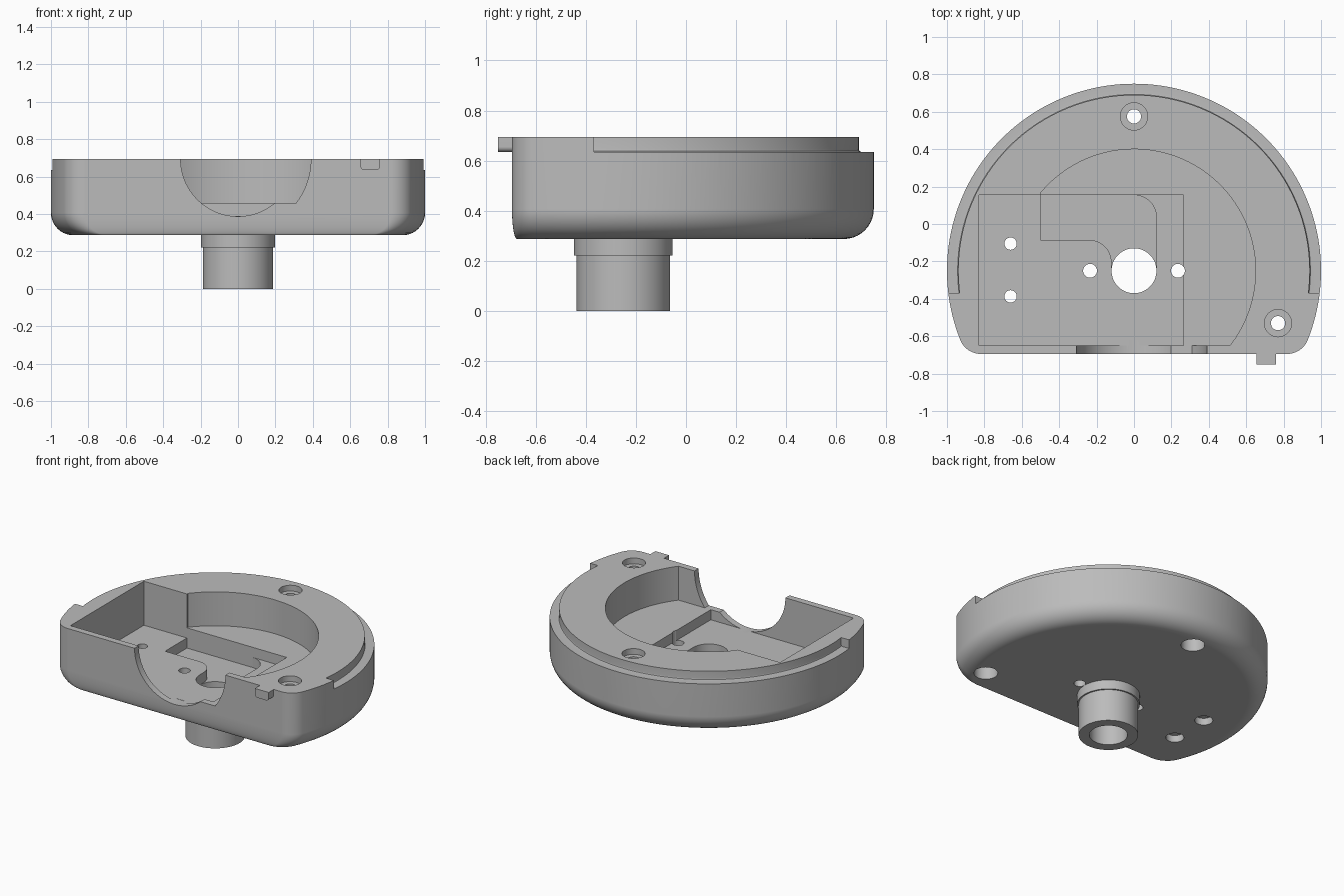
import bpy, bmesh
from math import sin, cos, pi, radians, atan2, sqrt

cube = bpy.data.objects.get("Cube")
if cube:
    bpy.data.objects.remove(cube, do_unlink=True)

grey = bpy.data.materials.new("plain grey")
grey.use_nodes = True
colour = (0.5, 0.5, 0.5, 1)
grey.diffuse_color = colour
grey.node_tree.nodes["Principled BSDF"].inputs["Base Color"].default_value = colour

CY = -0.25              # centre of the round outline in y
FRONT = -0.695          # flat front face
BOTTOM, TOP = 0.287, 0.695
HIGH = 0.9              # top of every cutter


def finish(name, bm):
    bmesh.ops.recalc_face_normals(bm, faces=bm.faces)
    mesh = bpy.data.meshes.new(name)
    bm.to_mesh(mesh)
    bm.free()
    obj = bpy.data.objects.new(name, mesh)
    bpy.context.collection.objects.link(obj)
    mesh.materials.append(grey)
    return obj


def loft(name, rings):
    """Solid through equal-length rings of 3D points."""
    bm = bmesh.new()
    loops = [[bm.verts.new(p) for p in ring] for ring in rings]
    n = len(loops[0])
    for a, b in zip(loops, loops[1:]):
        for i in range(n):
            j = (i + 1) % n
            bm.faces.new((a[i], a[j], b[j], b[i]))
    bm.faces.new(loops[0])
    bm.faces.new(loops[-1])
    return finish(name, bm)


def prism(name, outline, z0, z1):
    return loft(name, [[(x, y, z) for x, y in outline] for z in (z0, z1)])


def arc(cx, cy, r, a0, a1, n):
    return [(cx + r * cos(radians(a0 + (a1 - a0) * i / n)),
             cy + r * sin(radians(a0 + (a1 - a0) * i / n))) for i in range(n + 1)]


def box(name, x0, x1, y0, y1, z0, z1):
    return prism(name, [(x0, y0), (x1, y0), (x1, y1), (x0, y1)], z0, z1)


def cylinder(name, x, y, r, z0, z1, n=48):
    return prism(name, arc(x, y, r, 0, 360, n)[:-1], z0, z1)


def combine(target, tool, operation="DIFFERENCE"):
    mod = target.modifiers.new(operation, "BOOLEAN")
    mod.operation, mod.object, mod.solver = operation, tool, "EXACT"
    bpy.context.view_layer.objects.active = target
    bpy.ops.object.modifier_apply(modifier=mod.name)
    bpy.data.objects.remove(tool, do_unlink=True)


def body_outline(r, front, corner=0.12):
    """Round outline with a flat front and rounded corners."""
    cy = front + corner
    cx = sqrt((r - corner) ** 2 - (cy - CY) ** 2)
    a = atan2(cy - CY, cx) * 180 / pi
    return (arc(0, CY, r, a, 180 - a, 112)
            + arc(-cx, cy, corner, 180 - a, 270, 10)[1:]
            + arc(cx, cy, corner, -90, a, 10)[:-1])


# Housing: wide rounding below the round side, narrow one below the front
rings = []
for i in range(11):
    t = pi / 2 * i / 10
    inset = 1 - sin(t)
    z = BOTTOM + 0.12 * (1 - cos(t))
    rings.append([(x, y, z) for x, y in
                  body_outline(1 - 0.12 * inset, FRONT + 0.02 * inset)])
rings.append([(x, y, TOP) for x, y in body_outline(1, FRONT)])
housing = loft("housing", rings)

# Hollow shaft with collar
combine(housing, cylinder("collar", 0, CY, 0.197, 0.222, 0.3, 64), "UNION")
combine(housing, cylinder("shaft", 0, CY, 0.187, 0, 0.25, 64), "UNION")

# Locating tab on the front
tab = box("tab", 0.655, 0.76, -0.75, -0.6, 0.635, TOP)
bm = bmesh.new()
bm.from_mesh(tab.data)
low = [e for e in bm.edges if all(v.co.z < 0.65 for v in e.verts)
       and abs(e.verts[0].co.x - e.verts[1].co.x) < 0.01]
bmesh.ops.bevel(bm, geom=low, offset=0.02, segments=4, affect="EDGES", profile=0.5)
bm.to_mesh(tab.data)
bm.free()
combine(housing, tab, "UNION")

# Rim ledge around the back, with a small fillet at its foot
profile = [(0.94, HIGH), (0.94, 0.645), (0.943, 0.638), (0.95, 0.635),
           (1.2, 0.635), (1.2, HIGH)]
bm = bmesh.new()
loops = [[bm.verts.new((r * x, CY + r * y, z)) for r, z in profile]
         for x, y in arc(0, 0, 1, 0, 360, 128)[:-1]]
for k, loop in enumerate(loops):
    after = loops[(k + 1) % len(loops)]
    for i in range(len(profile)):
        j = (i + 1) % len(profile)
        bm.faces.new((loop[i], loop[j], after[j], after[i]))
cut = bmesh.ops.bisect_plane(bm, geom=bm.verts[:] + bm.edges[:] + bm.faces[:],
                             plane_co=(0, -0.368, 0), plane_no=(0, -1, 0), clear_outer=True)
bmesh.ops.holes_fill(bm, edges=[e for e in bm.edges if e.is_boundary])
combine(housing, finish("rim_cutter", bm))

# Round upper pocket, rectangular lower pocket, cable channel
combine(housing, prism("round_pocket", arc(0, CY, 0.65, -37.98, 140.28, 72)
                       + [(-0.5, -0.65)], 0.46, HIGH))
combine(housing, box("square_pocket", -0.83, 0.265, -0.65, 0.155, 0.39, HIGH))
channel = ([(-0.5, -0.085)] + arc(-0.24, -0.205, 0.12, 90, 0, 12)
           + [(-0.12, CY), (0.12, CY)] + arc(0, 0.035, 0.12, 0, 90, 12) + [(-0.5, 0.155)])
combine(housing, prism("channel", channel, 0.32, 0.44))
combine(housing, cylinder("bore", 0, CY, 0.12, -0.1, HIGH, 64))


# Front opening: a round notch, wider on one side above the upper floor
def notch(name, points):
    return loft(name, [[(x, y, z) for x, z in points] for y in (-0.8, -0.62)])


combine(housing, notch("notch", arc(0, TOP, 0.307, 180, 360, 48)
                       + [(0.307, HIGH), (-0.307, HIGH)]))
low_angle = -atan2(0.235, sqrt(0.39 ** 2 - 0.235 ** 2)) * 180 / pi
combine(housing, notch("wide_notch", [(0, 0.46)] + arc(0, TOP, 0.39, low_angle, 0, 16)
                       + [(0.39, HIGH), (0, HIGH)]))

# Screw holes, counterbored above and below
for x, y in ((0, 0.575), (0.77, -0.53)):
    combine(housing, cylinder("screw_hole", x, y, 0.038, 0, HIGH, 32))
    combine(housing, cylinder("top_bore", x, y, 0.073, 0.655, HIGH, 32))
    combine(housing, cylinder("low_bore", x, y, 0.075, 0.2, 0.42, 32))

# Small fixing holes in the floor
for x, y in ((-0.66, -0.105), (-0.66, -0.387)):
    combine(housing, cylinder("fixing_hole", x, y, 0.033, 0.1, HIGH, 32))
    combine(housing, cylinder("fixing_bore", x, y, 0.057, 0.1, 0.335, 32))
for x in (-0.235, 0.235):
    combine(housing, cylinder("pin_hole", x, CY, 0.037, 0.1, HIGH, 32))

# Smooth shading with sharp edges kept
bpy.ops.object.select_all(action="DESELECT")
housing.select_set(True)
bpy.context.view_layer.objects.active = housing
bpy.ops.object.shade_smooth_by_angle(angle=radians(30))
weighted = housing.modifiers.new("weighted normals", "WEIGHTED_NORMAL")
weighted.keep_sharp = True
